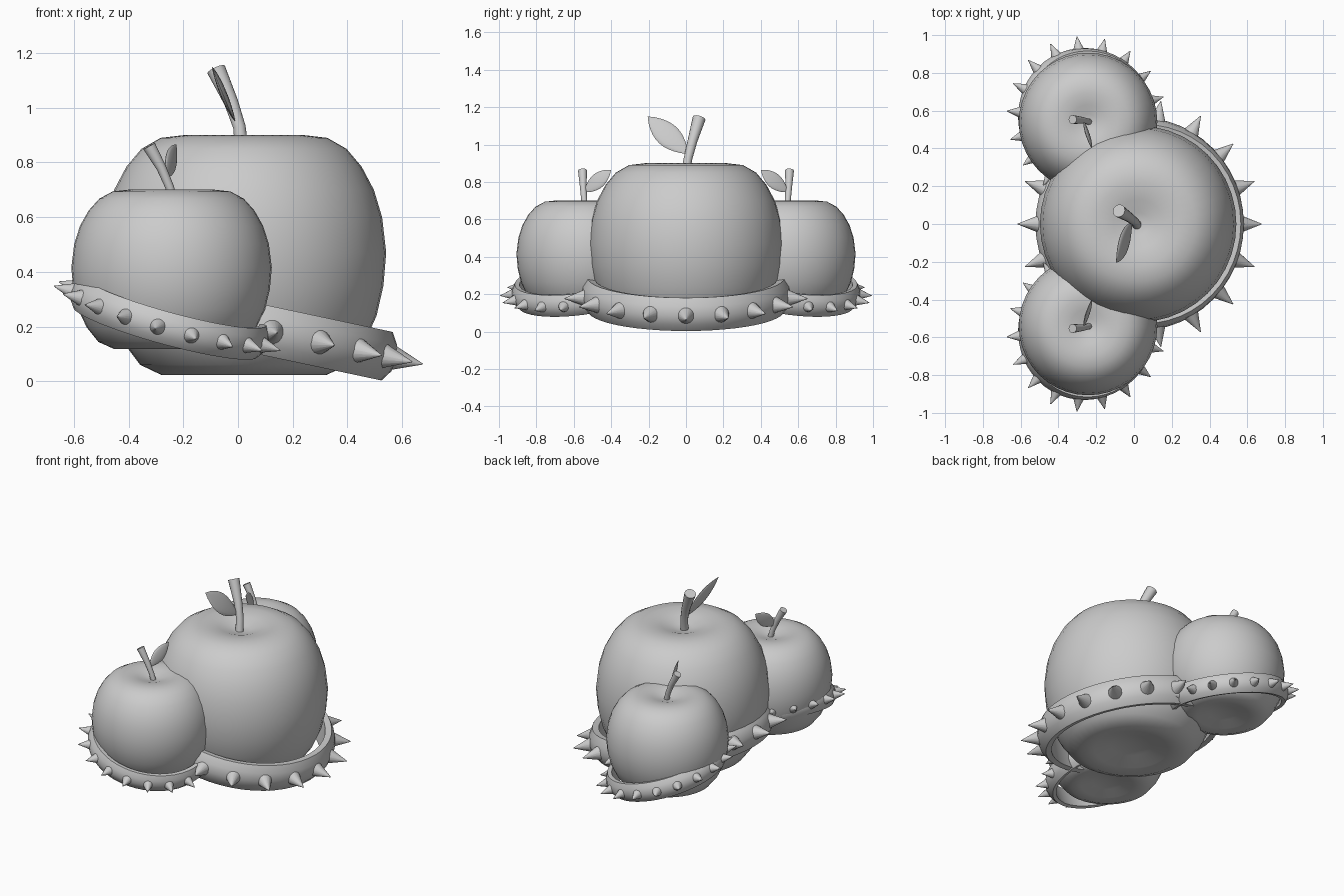
import bpy, bmesh, math
from mathutils import Matrix, Vector

cube = bpy.data.objects.get("Cube")
if cube:
    bpy.data.objects.remove(cube, do_unlink=True)

grey = bpy.data.materials.new("plain_grey")
grey.use_nodes = True
COLOUR = (0.6, 0.6, 0.6, 1)
grey.diffuse_color = COLOUR
grey.node_tree.nodes["Principled BSDF"].inputs["Base Color"].default_value = COLOUR


def finish(name, bm, matrix=Matrix(), angle=40):
    bm.transform(matrix)
    bmesh.ops.recalc_face_normals(bm, faces=bm.faces)
    mesh = bpy.data.meshes.new(name)
    bm.to_mesh(mesh)
    bm.free()
    obj = bpy.data.objects.new(name, mesh)
    bpy.context.collection.objects.link(obj)
    mesh.materials.append(grey)
    bpy.ops.object.select_all(action='DESELECT')
    obj.select_set(True)
    bpy.context.view_layer.objects.active = obj
    bpy.ops.object.shade_smooth_by_angle(angle=math.radians(angle))
    return obj


def lathe(profile, steps, closed=False):
    """Revolve (radius, height) points around z."""
    bm = bmesh.new()
    verts = [bm.verts.new((r, 0, z)) for r, z in profile]
    pairs = list(zip(verts, verts[1:])) + ([(verts[-1], verts[0])] if closed else [])
    edges = [bm.edges.new(p) for p in pairs]
    bmesh.ops.spin(bm, geom=verts + edges, cent=(0, 0, 0), axis=(0, 0, 1),
                   angle=math.tau, steps=steps, use_duplicate=False)
    bmesh.ops.remove_doubles(bm, verts=bm.verts, dist=0.0001)
    return bm


APPLE = [(0, 0.075), (0.12, 0.06), (0.22, 0.032), (0.30, 0.022), (0.38, 0.06),
         (0.44, 0.14), (0.485, 0.24), (0.51, 0.35), (0.52, 0.47), (0.505, 0.6),
         (0.475, 0.7), (0.43, 0.785), (0.375, 0.85), (0.305, 0.89), (0.22, 0.9),
         (0.13, 0.885), (0.06, 0.86), (0, 0.85)]
BAND = [(0.49, -0.085), (0.525, -0.09), (0.553, -0.05), (0.564, 0),
        (0.553, 0.05), (0.528, 0.092), (0.49, 0.085)]


def apple(name, centre, width, height, lift):
    m = Matrix.Translation((*centre, lift)) @ Matrix.Diagonal((width, width, height, 1))
    finish(name, lathe(APPLE, 40), m, 60)


def collar(name, centre, size, tilt, low_angle, first_spike, flip=1):
    """Tilted band whose low side points along low_angle, ringed by spikes."""
    spin = Matrix.Rotation(low_angle, 4, 'Z')
    m = (Matrix.Translation(centre) @ Matrix.Diagonal((1, flip, 1, 1)) @ spin
         @ Matrix.Rotation(tilt, 4, 'Y') @ spin.inverted() @ Matrix.Scale(size, 4))
    finish(name + "_band", lathe(BAND, 48, True), m, 30)
    bm = bmesh.new()
    for k in range(18):
        place = (Matrix.Rotation(first_spike + k * math.tau / 18, 4, 'Z')
                 @ Matrix.Translation((0.595, 0, 0)) @ Matrix.Rotation(math.pi / 2, 4, 'Y'))
        bmesh.ops.create_cone(bm, cap_ends=True, segments=16, radius1=0.053,
                              radius2=0.002, depth=0.13, matrix=place)
    finish(name + "_spikes", bm, m, 50)


def stem(name, points, radii):
    """Tapered tube swept along a short path."""
    bm = bmesh.new()
    pts = [Vector(p) for p in points]
    rings = []
    for i, p in enumerate(pts):
        way = pts[min(i + 1, len(pts) - 1)] - pts[max(i - 1, 0)]
        turn = Vector((0, 0, 1)).rotation_difference(way)
        rings.append([bm.verts.new(p + turn @ Vector((math.cos(a) * radii[i], math.sin(a) * radii[i], 0)))
                      for a in (k * math.tau / 12 for k in range(12))])
    for low, high in zip(rings, rings[1:]):
        for k in range(12):
            n = (k + 1) % 12
            bm.faces.new((low[k], low[n], high[n], high[k]))
    bm.faces.new(rings[0])
    bm.faces.new(rings[-1])
    finish(name, bm)


def leaf(name, start, end, across, width, thick):
    """Flattened pointed pod running from start to end."""
    start, end = Vector(start), Vector(end)
    z = (end - start).normalized()
    x = Vector(across)
    x = (x - z * x.dot(z)).normalized()
    turn = Matrix((x, z.cross(x), z)).transposed().to_4x4()
    steps = 10
    shape = [(math.sin(math.pi * i / steps) ** 0.85 if 0 < i < steps else 0, i / steps)
             for i in range(steps + 1)]
    m = Matrix.Translation(start) @ turn @ Matrix.Diagonal((width / 2, thick / 2, (end - start).length, 1))
    finish(name, lathe(shape, 16), m, 60)


# Large middle fruit
apple("large_apple", (0.022, 0), 1, 1, 0)
collar("large_collar", (0.03, 0, 0.2), 1, math.radians(12), 0, 0)
stem("large_stem", [(0.015, -0.005, 0.84), (0.005, 0.012, 0.93), (-0.025, 0.035, 1.02), (-0.08, 0.07, 1.14)],
     [0.025, 0.023, 0.026, 0.035])
leaf("large_leaf", (-0.01, 0.01, 0.95), (-0.095, -0.205, 1.15), (-0.25, 0.65, 0.7), 0.13, 0.025)

# Small fruit on both sides
for side, s in (("front", -1), ("back", 1)):
    apple(side + "_small_apple", (-0.243, 0.54 * s), 0.705, 0.663, 0.104)
    collar(side + "_small_collar", (-0.25, 0.56 * s, 0.238), 0.665, math.radians(17),
           math.radians(27), math.radians(-4), s)
    stem(side + "_small_stem", [(-0.235, 0.54 * s, 0.65), (-0.25, 0.545 * s, 0.71), (-0.28, 0.55 * s, 0.78),
                                (-0.325, 0.553 * s, 0.86)], [0.017, 0.016, 0.018, 0.024])
    leaf(side + "_small_leaf", (-0.265, 0.545 * s, 0.745), (-0.225, 0.40 * s, 0.865),
         (-0.35, 0.6 * s, 0.7), 0.085, 0.018)
